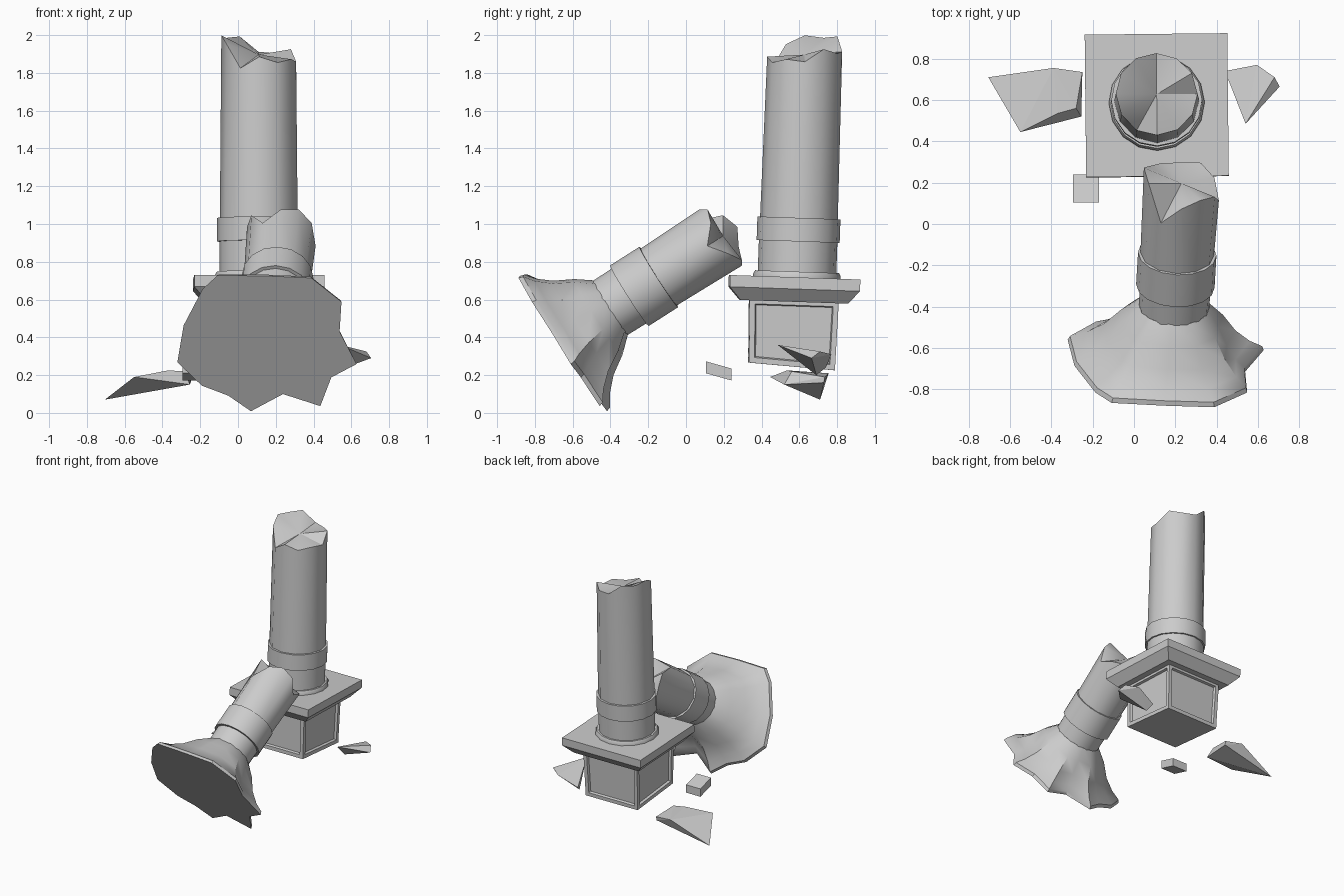
import bpy, bmesh
from math import cos, sin, pi, radians
from mathutils import Vector, Matrix

if "Cube" in bpy.data.objects:
    bpy.data.objects.remove(bpy.data.objects["Cube"])


def finish(name, bm, smooth=False):
    bmesh.ops.recalc_face_normals(bm, faces=bm.faces)
    me = bpy.data.meshes.new(name)
    bm.to_mesh(me)
    bm.free()
    ob = bpy.data.objects.new(name, me)
    bpy.context.collection.objects.link(ob)
    if smooth:
        bpy.ops.object.select_all(action='DESELECT')
        ob.select_set(True)
        bpy.context.view_layer.objects.active = ob
        bpy.ops.object.shade_smooth_by_angle(angle=radians(35))
    return ob


def loft(name, rings, apexes, mat):
    """Skin equal-count rings and close both ends with fans to the apexes."""
    bm = bmesh.new()
    vs = [[bm.verts.new(mat @ Vector(p)) for p in r] for r in rings]
    n = len(vs[0])
    for a, b in zip(vs, vs[1:]):
        for i in range(n):
            bm.faces.new((a[i], a[(i + 1) % n], b[(i + 1) % n], b[i]))
    for r, apex in ((vs[0], apexes[0]), (vs[-1], apexes[1])):
        c = bm.verts.new(mat @ Vector(apex))
        for i in range(n):
            bm.faces.new((r[i], r[(i + 1) % n], c))
    return finish(name, bm, True)


def ring(r, z, n=16):
    zs = z if isinstance(z, list) else [z] * n
    return [(r * cos(2 * pi * i / n), r * sin(2 * pi * i / n), zs[i]) for i in range(n)]


def lathe(name, profile, mat):
    loft(name, [ring(r, z) for r, z in profile],
         [(0, 0, profile[0][1]), (0, 0, profile[-1][1])], mat)


def box_rings(name, levels, mat, panels=False, front_lift=0):
    """Square stack of (half width, z) levels, optional recessed side panels."""
    bm = bmesh.new()
    vs = []
    for h, z in levels:
        vs.append([bm.verts.new((x * h, y * h, z))
                   for x, y in ((-1, -1), (1, -1), (1, 1), (-1, 1))])
    sides = []
    for a, b in zip(vs, vs[1:]):
        sides += [bm.faces.new((a[i], a[(i + 1) % 4], b[(i + 1) % 4], b[i])) for i in range(4)]
    bm.faces.new(vs[0][::-1])
    bm.faces.new(vs[-1])
    for v in vs[0][:2]:
        v.co.z += front_lift
    if panels:
        bm.normal_update()
        bmesh.ops.inset_individual(bm, faces=sides, thickness=0.04)
        bmesh.ops.inset_individual(bm, faces=sides, thickness=0.008, depth=-0.018)
    bm.transform(mat)
    return finish(name, bm)


def shard(name, pts):
    bm = bmesh.new()
    for p in pts:
        bm.verts.new(p)
    res = bmesh.ops.convex_hull(bm, input=bm.verts[:])
    junk = {g for g in res['geom_interior'] if isinstance(g, bmesh.types.BMVert)}
    bmesh.ops.delete(bm, geom=list(junk), context='VERTS')
    finish(name, bm)


# Standing column, leaning slightly backwards (local origin on the slab top)
stand = (Matrix.Translation((0.11, 0.575, 0.718)) @ Matrix.Rotation(radians(-2), 4, 'X')
         @ Matrix.Rotation(radians(0.6), 4, 'Z'))
box_rings("pedestal_slab", [(0.285, -0.13), (0.345, -0.062), (0.345, 0)], stand)
box_rings("pedestal_block", [(0.228, -0.485), (0.236, -0.12)], stand, True, 0.025)

column = stand @ Matrix.Translation((0, 0.012, 0))
lathe("column_base_ring", [(0.232, -0.01), (0.232, 0.012), (0.222, 0.03)], column)
lathe("column_foot", [(0.208, 0.0), (0.208, 0.2)], column)
lathe("column_band", [(0.22, 0.19), (0.22, 0.315)], column)
tops = [1.86, 1.93, 1.91, 1.92, 2.0, 1.99, 2.0, 1.95, 1.82, 1.88, 1.85, 1.87]
loft("column_shaft", [ring(0.206, 0.3, 12), ring(0.198, [z - 0.718 for z in tops], 12)],
     [(0, 0, 0.3), (0, 0, 1.18)], column)

# Fallen capital piece, its local z running from the flare to the break
A = Vector((0.05, 0.842, 0.537)).normalized()
U = (Vector((1, 0, 0)) - A * A.x).normalized()
V = A.cross(U) * -1
fallen = Matrix((U, V, A)).transposed().to_4x4()
fallen.translation = (0.2, -0.30, 0.62)
lathe("capital_neck", [(0.17, -0.13), (0.172, 0.02)], fallen)
lathe("capital_band", [(0.19, 0.0), (0.19, 0.185)], fallen)
ends = [0.50, 0.58, 0.60, 0.56, 0.46, 0.64, 0.67, 0.62, 0.60, 0.59, 0.61, 0.57]
loft("fallen_shaft", [ring(0.178, 0.17, 12), ring(0.186, ends, 12)],
     [(0, 0, 0.17), (0, 0, 0.59)], fallen)

# Flared capital with a chipped outline
rim = [(0.19, 0.395), (0.35, 0.25), (0.34, 0.063), (0.43, -0.138), (0.296, -0.226),
       (0.238, -0.408), (0.04, -0.339), (-0.13, -0.452), (-0.25, -0.358), (-0.39, -0.30),
       (-0.52, -0.157), (-0.487, 0.075), (-0.386, 0.307), (-0.307, 0.395), (-0.05, 0.40)]
rim = [Vector((u + 0.02, v)) for u, v in rim]
flare = [(-0.115, 0), (-0.20, 0.27), (-0.30, 0.5), (-0.37, 0.75), (-0.41, 0.97), (-0.434, 1)]
rings = [[(*(p.normalized() * 0.17).lerp(p, t), s) for p in rim] for s, t in flare]
loft("capital_flare", rings, [(0, 0, -0.115), (0, 0, -0.434)], fallen)

# Loose fragments
shard("left_fragment", [(-0.705, 0.71, 0.07), (-0.55, 0.445, 0.19), (-0.39, 0.755, 0.21),
                        (-0.25, 0.735, 0.19), (-0.255, 0.52, 0.15), (-0.25, 0.73, 0.16),
                        (-0.37, 0.535, 0.225), (-0.28, 0.56, 0.22)])
shard("right_fragment", [(0.54, 0.485, 0.36), (0.595, 0.77, 0.31), (0.705, 0.665, 0.29),
                         (0.68, 0.71, 0.325), (0.46, 0.69, 0.2), (0.44, 0.74, 0.24)])
shard("small_fragment", [(x, y, z + dz) for x in (-0.295, -0.17)
                         for y, z in ((0.105, 0.21), (0.24, 0.172)) for dz in (0, 0.063)])
